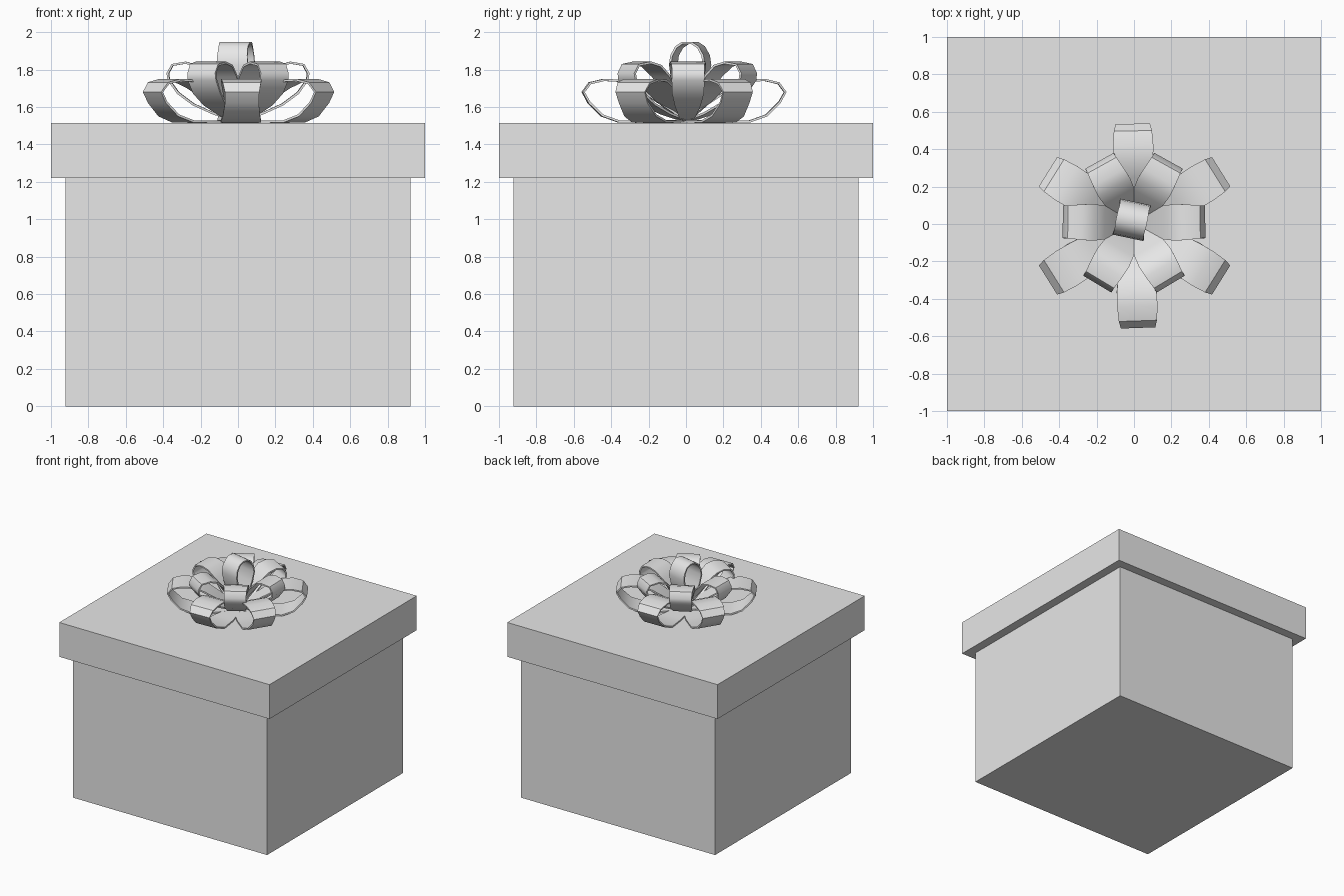
import bpy
import bmesh
from math import radians
from mathutils import Matrix, Vector

cube = bpy.data.objects.get("Cube")
if cube:
    bpy.data.objects.remove(cube, do_unlink=True)

grey = bpy.data.materials.new("light_grey")
grey.use_nodes = True
grey.diffuse_color = (0.8, 0.8, 0.8, 1)
grey.node_tree.nodes["Principled BSDF"].inputs["Base Color"].default_value = (0.8, 0.8, 0.8, 1)

LID_TOP = 1.515


def make_object(name, bm):
    mesh = bpy.data.meshes.new(name)
    bm.to_mesh(mesh)
    bm.free()
    mesh.materials.append(grey)
    obj = bpy.data.objects.new(name, mesh)
    bpy.context.collection.objects.link(obj)
    return obj


def box(name, side, bottom, top):
    bm = bmesh.new()
    bmesh.ops.create_cube(bm, size=1)
    bmesh.ops.scale(bm, vec=(side, side, top - bottom), verts=bm.verts)
    bmesh.ops.translate(bm, vec=(0, 0, (top + bottom) / 2), verts=bm.verts)
    return make_object(name, bm)


def ribbon(name, profile, angle, centre):
    """Sweep (distance, height, half width) points into a thin ribbon loop."""
    bm = bmesh.new()
    rows = [[bm.verts.new((d, side * w, h)) for side in (-1, 1)] for d, h, w in profile]
    for a, b in zip(rows, rows[1:]):
        bm.faces.new((a[0], a[1], b[1], b[0]))
    bmesh.ops.recalc_face_normals(bm, faces=bm.faces)
    turn = Matrix.Translation(Vector(centre)) @ Matrix.Rotation(radians(angle), 4, "Z")
    bm.transform(turn)
    obj = make_object(name, bm)
    solid = obj.modifiers.new("thickness", "SOLIDIFY")
    solid.thickness = 0.012
    solid.offset = 0
    bpy.ops.object.select_all(action="DESELECT")
    obj.select_set(True)
    bpy.context.view_layer.objects.active = obj
    bpy.ops.object.modifier_apply(modifier="thickness")
    bpy.ops.object.shade_smooth_by_angle(angle=radians(40))
    return obj


# Box and lid
box("box_body", 1.845, 0, 1.22)
box("box_lid", 2, 1.22, LID_TOP)

# Loop outlines: distance from centre, height above the lid, half width
lower = [(0, 0.01, 0.04), (0.2, 0.006, 0.09), (0.35, 0.008, 0.108), (0.44, 0.04, 0.1),
         (0.51, 0.11, 0.09), (0.54, 0.165, 0.092), (0.505, 0.212, 0.102), (0.43, 0.23, 0.108),
         (0.34, 0.225, 0.105), (0.26, 0.19, 0.098), (0.15, 0.12, 0.08), (0, 0.02, 0.04)]
upper = [(0, 0.01, 0.03), (0.13, 0.05, 0.05), (0.24, 0.1, 0.07), (0.32, 0.16, 0.085),
         (0.37, 0.23, 0.088), (0.375, 0.265, 0.086), (0.35, 0.31, 0.088), (0.28, 0.322, 0.095),
         (0.22, 0.305, 0.098), (0.16, 0.25, 0.09), (0.09, 0.15, 0.065), (0, 0.03, 0.03)]
crown = [(0, 0.03, 0.04), (0.04, 0.12, 0.06), (0.075, 0.23, 0.08), (0.092, 0.31, 0.085),
         (0.085, 0.36, 0.082), (0.06, 0.405, 0.08), (0.025, 0.428, 0.083)]
crown += [(-d, h, w) for d, h, w in reversed(crown)]

# Two rings of six loops with one upright loop in the middle
for i, angle in enumerate((32, 91, 148, 212, 272, 328)):
    ribbon(f"lower_bow_loop_{i + 1}", lower, angle, (0.003, -0.01, LID_TOP))
for i, angle in enumerate((1, 61, 119, 179, 239, 301)):
    ribbon(f"upper_bow_loop_{i + 1}", upper, angle, (0, 0.005, LID_TOP))
ribbon("top_bow_loop", crown, 78, (-0.012, 0.022, LID_TOP))
